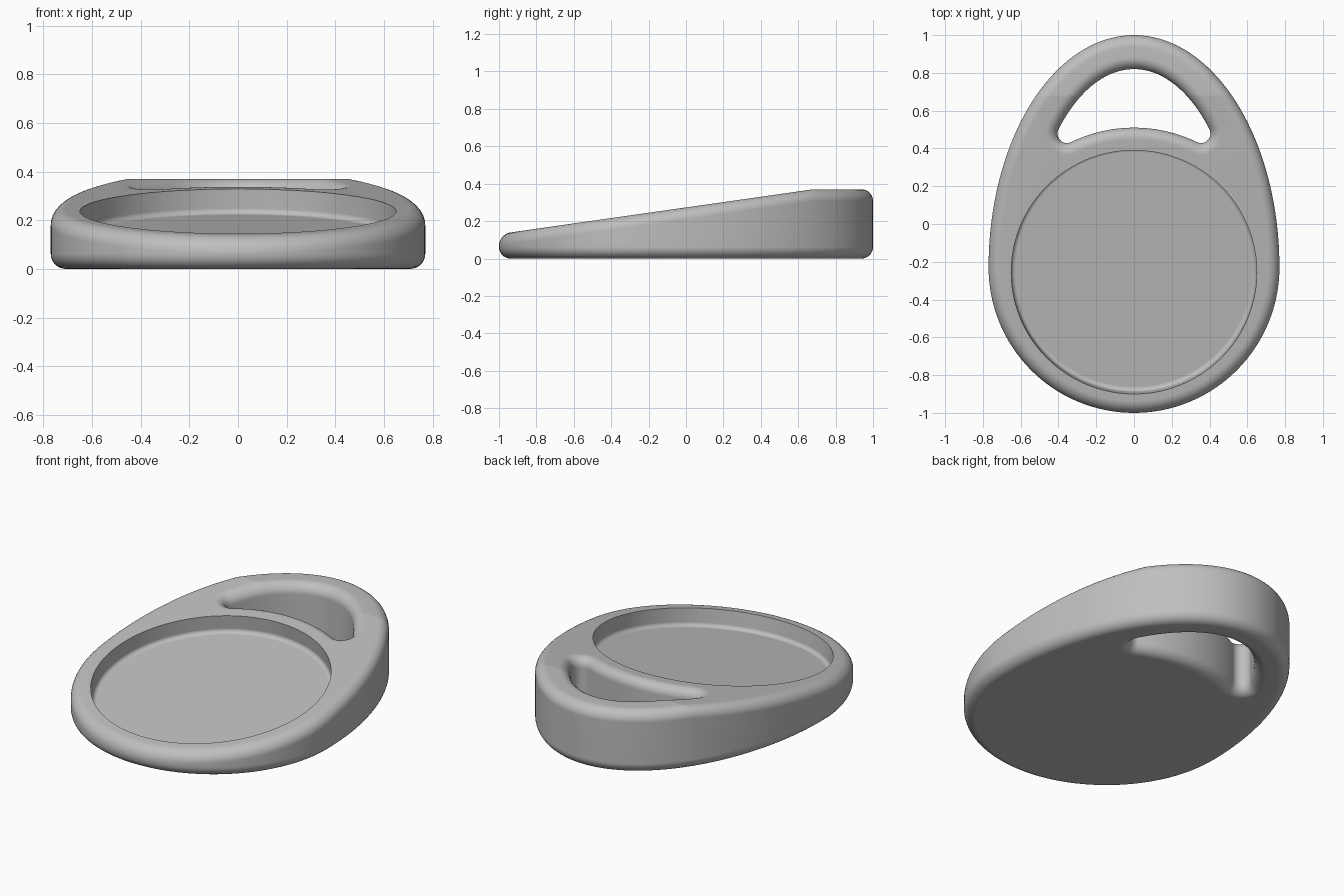
import bpy, bmesh
from math import sin, cos, pi, radians, sqrt, atan2

cube = bpy.data.objects.get("Cube")
if cube:
    bpy.data.objects.remove(cube)

MID_Y = -0.23        # widest line of the body
FILLET = 0.062       # rounding of outer and hole edges
KINK_Y = 0.68        # slope ends here, flat beyond
SLOPE = 0.1425
DEPTH = 0.105        # recess depth
FLOOR_R = 0.024      # rounding at the recess floor
STEPS = 8


def top_height(y):
    return 0.37 - SLOPE * max(0.0, KINK_Y - y)


def ellipse(cy, a, b, angles):
    """Points on an ellipse, each with its outward normal."""
    out = []
    for t in angles:
        nx, ny = cos(t) / a, sin(t) / b
        n = sqrt(nx * nx + ny * ny)
        out.append((a * cos(t), cy + b * sin(t), nx / n, ny / n))
    return out


def span(start, end, n):
    return [start + (end - start) * i / n for i in range(n + 1)]


# Egg outline: circular front, stretched back
outline = ellipse(MID_Y, 0.77, 1.23, span(0, pi, 80)[:-1])
outline += ellipse(MID_Y, 0.77, 0.77, span(pi, 2 * pi, 64)[:-1])

# Strap hole: right half from the crown to the lower arc, then mirrored
ARC_Y, ARC_R, CORNER_R, CORNER_X = -0.255, 0.765, 0.05, 0.355
corner_y = ARC_Y + sqrt((ARC_R + CORNER_R) ** 2 - CORNER_X ** 2)
join = atan2(corner_y - ARC_Y, CORNER_X)
half = ellipse(MID_Y, 0.557, 1.05, span(pi / 2, 0.775, 24))
half += [(CORNER_X + x, y, nx, ny) for x, y, nx, ny in
         ellipse(corner_y, CORNER_R, CORNER_R, span(radians(27), join - pi, 16))[1:]]
half += [(x, y, -nx, -ny) for x, y, nx, ny in
         ellipse(ARC_Y, ARC_R, ARC_R, span(join, pi / 2, 16))[1:]]
hole = half + [(-x, y, -nx, ny) for x, y, nx, ny in half[-2:0:-1]]

# Recess circle
recess = ellipse(ARC_Y, 0.65, 0.645, span(0, 2 * pi, 96)[:-1])

bm = bmesh.new()


def ring(path, offset, z, shift=0.0):
    return [bm.verts.new((x + nx * offset, y + ny * offset + shift, z))
            for x, y, nx, ny in path]


def bridge(rings):
    for a, b in zip(rings, rings[1:]):
        for i in range(len(a)):
            j = (i + 1) % len(a)
            bm.faces.new((a[i], a[j], b[j], b[i]))


def loop_edges(loop):
    return [bm.edges.get((loop[i - 1], loop[i])) for i in range(len(loop))]


def cap(*loops):
    edges = [e for loop in loops for e in loop_edges(loop)]
    bmesh.ops.triangle_fill(bm, edges=edges, use_beauty=True, use_dissolve=False)


def rounded_wall(path, sign):
    """Wall from z = 0 to z = 1 with rounded edges at both ends."""
    quarter = span(0, pi / 2, STEPS)
    low = [ring(path, sign * FILLET * (1 - sin(t)), FILLET * (1 - cos(t)))
           for t in quarter]
    high = [ring(path, sign * FILLET * (1 - cos(t)), 1 - FILLET * (1 - sin(t)))
            for t in quarter]
    bridge(low + high)
    return low[0], high[-1]


outer_low, outer_high = rounded_wall(outline, -1)
hole_low, hole_high = rounded_wall(hole, 1)

# Recess wall and rounded floor edge, square to the sloped top
rings = [ring(recess, 0, 1)]
for t in span(0, pi / 2, STEPS):
    d = DEPTH - FLOOR_R * (1 - sin(t))
    rings.append(ring(recess, -FLOOR_R * (1 - cos(t)), 1 - d, SLOPE * d))
bridge(rings)

cap(outer_high, hole_high, rings[0])
cap(outer_low, hole_low)
bm.faces.new(rings[-1])

# Cut along the end of the slope, then lower the top onto it
bmesh.ops.bisect_plane(bm, geom=bm.verts[:] + bm.edges[:] + bm.faces[:],
                       plane_co=(0, KINK_Y, 0), plane_no=(0, 1, 0))
for v in bm.verts:
    if v.co.z > 0.5:
        v.co.z += top_height(v.co.y) - 1
bmesh.ops.recalc_face_normals(bm, faces=bm.faces[:])

mesh = bpy.data.meshes.new("fob_body")
bm.to_mesh(mesh)
bm.free()
body = bpy.data.objects.new("fob_body", mesh)
bpy.context.collection.objects.link(body)

# Grey plastic
grey = bpy.data.materials.new("grey_plastic")
grey.use_nodes = True
colour = (0.52, 0.52, 0.52, 1)
grey.diffuse_color = colour
grey.node_tree.nodes["Principled BSDF"].inputs["Base Color"].default_value = colour
mesh.materials.append(grey)

# Smooth shading with crisp rim and crease
bpy.ops.object.select_all(action='DESELECT')
body.select_set(True)
bpy.context.view_layer.objects.active = body
bpy.ops.object.shade_smooth_by_angle(angle=radians(35))
for e in mesh.edges:
    ends = [mesh.vertices[i].co for i in e.vertices]
    if all(abs(p.y - KINK_Y) < 1e-4 and p.z > 0.369 for p in ends):
        e.use_edge_sharp = True
weighted = body.modifiers.new("weighted_normals", 'WEIGHTED_NORMAL')
weighted.keep_sharp = True
